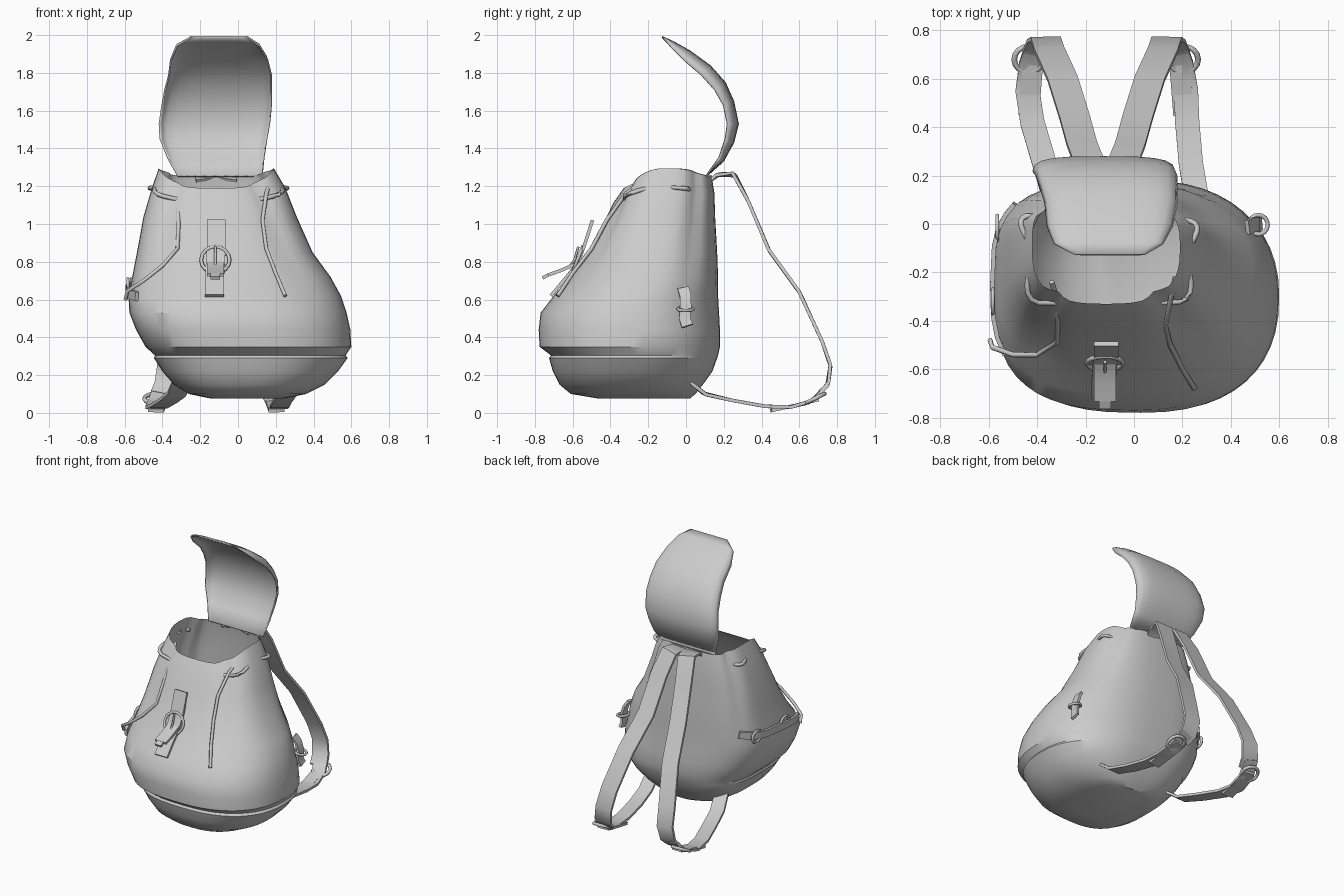
import bpy, bmesh, math
from mathutils import Vector

if "Cube" in bpy.data.objects:
    bpy.data.objects.remove(bpy.data.objects["Cube"])

canvas = bpy.data.materials.new("grey canvas")
canvas.diffuse_color = (0.6, 0.6, 0.6, 1)
canvas.use_nodes = True
canvas.node_tree.nodes["Principled BSDF"].inputs["Base Color"].default_value = canvas.diffuse_color


def finish(obj, angle=40):
    obj.data.materials.clear()
    obj.data.materials.append(canvas)
    bpy.ops.object.select_all(action='DESELECT')
    obj.select_set(True)
    bpy.context.view_layer.objects.active = obj
    bpy.ops.object.shade_smooth_by_angle(angle=math.radians(angle))
    return obj


def loft(name, rings, closed=True, caps=(False, False), angle=40):
    """Skin a list of equal-length point rings."""
    bm = bmesh.new()
    vs = [[bm.verts.new(p) for p in r] for r in rings]
    n = len(rings[0])
    for a, b in zip(vs, vs[1:]):
        for i in range(n if closed else n - 1):
            j = (i + 1) % n
            bm.faces.new((a[i], a[j], b[j], b[i]))
    if caps[0]:
        bm.faces.new(vs[0][::-1])
    if caps[1]:
        bm.faces.new(vs[-1])
    bmesh.ops.recalc_face_normals(bm, faces=bm.faces)
    me = bpy.data.meshes.new(name)
    bm.to_mesh(me)
    bm.free()
    obj = bpy.data.objects.new(name, me)
    bpy.context.collection.objects.link(obj)
    return finish(obj, angle)


def sweep(name, pts, section, across, angle=40):
    """Sweep a closed cross-section (u across, v normal) along a path."""
    pts = [Vector(p) for p in pts]
    across = Vector(across)
    rings = []
    for i, p in enumerate(pts):
        t = (pts[min(i + 1, len(pts) - 1)] - pts[max(i - 1, 0)]).normalized()
        u = (across - t * across.dot(t)).normalized()
        v = t.cross(u)
        rings.append([p + u * a + v * b for a, b in section])
    return loft(name, rings, True, (True, True), angle)


def ribbon(name, pts, width, across=(1, 0, 0), thick=0.018):
    w, h = width / 2, thick / 2
    return sweep(name, pts, [(-w, -h), (w, -h), (w, h), (-w, h)], across)


def cord(name, pts, r=0.011):
    sec = [(r * math.cos(k * math.pi / 3), r * math.sin(k * math.pi / 3)) for k in range(6)]
    return sweep(name, pts, sec, (0.6, 0.64, 0.48), 70)


def ring(name, loc, rot, r, tube=0.011, squash=1.0):
    bpy.ops.mesh.primitive_torus_add(major_segments=16, minor_segments=6, location=loc, rotation=rot,
                                     major_radius=r, minor_radius=tube)
    obj = bpy.context.object
    obj.name = name
    obj.scale = (1, squash, 1)
    return finish(obj, 70)


# Sack outline by height: z, left, right, front, back (with a fold near z = 0.3)
LEVELS = [
    (0.075, -0.14, 0.24, -0.46, 0.02), (0.10, -0.26, 0.36, -0.61, 0.05),
    (0.15, -0.34, 0.46, -0.67, 0.09), (0.22, -0.40, 0.53, -0.705, 0.14),
    (0.29, -0.445, 0.58, -0.725, 0.165), (0.305, -0.44, 0.57, -0.715, 0.17),
    (0.35, -0.49, 0.60, -0.775, 0.18), (0.44, -0.54, 0.595, -0.78, 0.18),
    (0.53, -0.575, 0.575, -0.77, 0.175), (0.62, -0.58, 0.545, -0.70, 0.17),
    (0.72, -0.56, 0.49, -0.615, 0.17), (0.85, -0.535, 0.395, -0.525, 0.165),
    (1.00, -0.50, 0.31, -0.44, 0.155), (1.12, -0.455, 0.25, -0.385, 0.15),
    (1.20, -0.42, 0.19, -0.33, 0.135)]


def surf(z, deg, off=0.0):
    """Point on the sack wall; 0 = right side, 90 = back, 270 = front."""
    for lo, hi in zip(LEVELS, LEVELS[1:]):
        if z <= hi[0]:
            break
    f = min(1, (z - lo[0]) / (hi[0] - lo[0]))
    _, l, r, fr, bk = [a + (b - a) * f for a, b in zip(lo, hi)]
    a = math.radians(deg)
    c, s = math.cos(a), math.sin(a)
    w = max(0, (z - 0.6) / 0.6)
    # squareness of each corner; the right side is slumped and rounder
    n = (3.4 if s > 0 else 2.8) if c < 0 else (2.2 + 0.6 * w if s > 0 else 2.35 + 0.4 * w)
    e = 2 / n
    # gathered folds that fade out downwards
    k = 1.0
    for d in (232, 308, 35, 145):
        k -= 0.08 * w * math.exp(-((deg % 360 - d) / 9) ** 2)
    x = (l + r) / 2 + ((r - l) / 2 * k + off) * math.copysign(abs(c) ** e, c)
    y = (fr + bk) / 2 + ((bk - fr) / 2 * k + off) * math.copysign(abs(s) ** e, s)
    # mouth: low at the front, peaked at the sides
    t = max(0, (z - 0.85) / 0.35)
    lift = 0.095 * abs(c) ** 3 + (0.06 if s > 0 else -0.01) * s * s
    return Vector((x, y, z + lift * t))


N = 48
loft("sack", [[surf(L[0], 360 * i / N) for i in range(N)] for L in LEVELS], True, (True, False), 35)

# Open flap, a cupped sheet: y, z, left, right, cup depth
FLAP = [(0.11, 1.25, -0.32, 0.13, 0.0), (0.20, 1.33, -0.375, 0.14, 0.03),
        (0.255, 1.43, -0.415, 0.155, 0.05), (0.28, 1.53, -0.42, 0.17, 0.06),
        (0.255, 1.65, -0.405, 0.18, 0.06), (0.21, 1.75, -0.39, 0.18, 0.07),
        (0.13, 1.84, -0.37, 0.18, 0.07), (0.02, 1.92, -0.36, 0.16, 0.06),
        (-0.07, 1.97, -0.33, 0.12, 0.03), (-0.125, 1.995, -0.25, 0.05, 0.0)]
rows = []
for i, (y, z, l, r, cup) in enumerate(FLAP):
    a, b = FLAP[max(i - 1, 0)], FLAP[min(i + 1, len(FLAP) - 1)]
    t = Vector((0, b[0] - a[0], b[1] - a[1])).normalized()
    inward = Vector((0, -t.z, t.y))
    rows.append([Vector(((l + r) / 2 + (r - l) / 2 * math.sin(u * math.pi / 2), y, z)) + inward * cup * abs(u) ** 3
                 for u in [k / 6 for k in range(-6, 7)]])
flap = loft("flap", rows, False, angle=50)
sol = flap.modifiers.new("thickness", 'SOLIDIFY')
sol.thickness = 0.01

# Shoulder straps with sliders, mirrored about the pack's back centre
MID = -0.115
UP = [(0.045, 0.135, 1.235), (0.055, 0.17, 1.262), (0.07, 0.255, 1.262), (0.10, 0.33, 1.12),
      (0.13, 0.44, 0.86), (0.18, 0.60, 0.64), (0.235, 0.72, 0.38), (0.25, 0.765, 0.25),
      (0.265, 0.75, 0.15), (0.285, 0.70, 0.10)]
LOW = [(0.745, 0.14), (0.66, 0.06), (0.55, 0.03), (0.42, 0.035), (0.25, 0.065), (0.10, 0.10), (0.0, 0.18)]
LOW_X = {"left": (-0.395, -0.425, -0.44, -0.42, -0.37, -0.325, -0.29),
         "right": (0.165, 0.195, 0.215, 0.22, 0.235, 0.26, 0.27)}
for side, s in (("left", -1), ("right", 1)):
    flip = lambda pts: [(MID + s * x, y, z) for x, y, z in pts]
    ribbon(side + "_upper_strap", flip(UP), 0.125)
    ribbon(side + "_lower_strap", [(x, y, z) for x, (y, z) in zip(LOW_X[side], LOW)], 0.10)
    ribbon(side + "_strap_tail", flip([(0.30, 0.70, 0.07), (0.31, 0.58, 0.04), (0.32, 0.45, 0.012)]), 0.085)
    ring(side + "_strap_slider", (MID + s * 0.32, 0.68, 0.075), (0.45, 0, 0), 0.06, 0.012)

# Front closing strap, hanging tongue and buckle
ribbon("front_strap", [(-0.115, -0.495, 1.02), (-0.115, -0.54, 0.88), (-0.12, -0.575, 0.79),
                       (-0.125, -0.64, 0.71), (-0.125, -0.715, 0.62)], 0.10)
ribbon("front_strap_tongue", [(-0.12, -0.50, 0.86), (-0.12, -0.56, 0.80), (-0.12, -0.66, 0.755),
                              (-0.12, -0.73, 0.73)], 0.09)
ribbon("front_tongue_tip", [(-0.12, -0.73, 0.73), (-0.12, -0.76, 0.715)], 0.05)
ring("front_buckle", (-0.12, -0.575, 0.81), (math.radians(68), 0, 0), 0.075, 0.010)
cord("front_buckle_pin", [(-0.12, -0.57, 0.88), (-0.12, -0.59, 0.81), (-0.12, -0.62, 0.77)], 0.007)

# Drawstrings: hanging ends
cord("left_drawstring", [(-0.34, -0.24, 1.22), (-0.315, -0.32, 1.14), (-0.315, -0.43, 0.98), (-0.32, -0.49, 0.87),
                         (-0.40, -0.54, 0.78), (-0.50, -0.54, 0.70), (-0.585, -0.51, 0.645), (-0.595, -0.48, 0.60)])
cord("right_drawstring", [(0.17, -0.22, 1.23), (0.15, -0.32, 1.16), (0.13, -0.42, 1.02), (0.15, -0.50, 0.87),
                          (0.20, -0.60, 0.74), (0.25, -0.68, 0.62)])

# Drawstring loops threaded around the mouth
for i, (a0, a1) in enumerate(((305, 345), (5, 25), (195, 235), (155, 175))):
    cord("mouth_cord_%d" % (i + 1),
         [surf(1.12, a0 + (a1 - a0) * k / 6, -0.01 + 0.03 * math.sin(math.pi * k / 6)) for k in range(7)], 0.012)

# Side compression straps with buckles
ribbon("left_side_strap", [surf(0.70 - 0.012 * k, 140 + 10 * k, 0.012) for k in range(8)], 0.05, (0, 0, 1))
for i, d in enumerate((160, 185)):
    ring("left_side_buckle_%d" % (i + 1), surf(0.67, d, 0.015), (0, math.pi / 2, 0), 0.04, 0.009, 1.2)
ribbon("right_side_strap", [surf(0.66, 30, 0.015), surf(0.62, 32, 0.03), surf(0.56, 33, 0.035),
                            surf(0.50, 34, 0.02), surf(0.46, 35, 0.03)], 0.06, (0, 1, 0))
ring("right_side_buckle", surf(0.55, 33, 0.035), (0, 0.2, 0), 0.04, 0.009)
